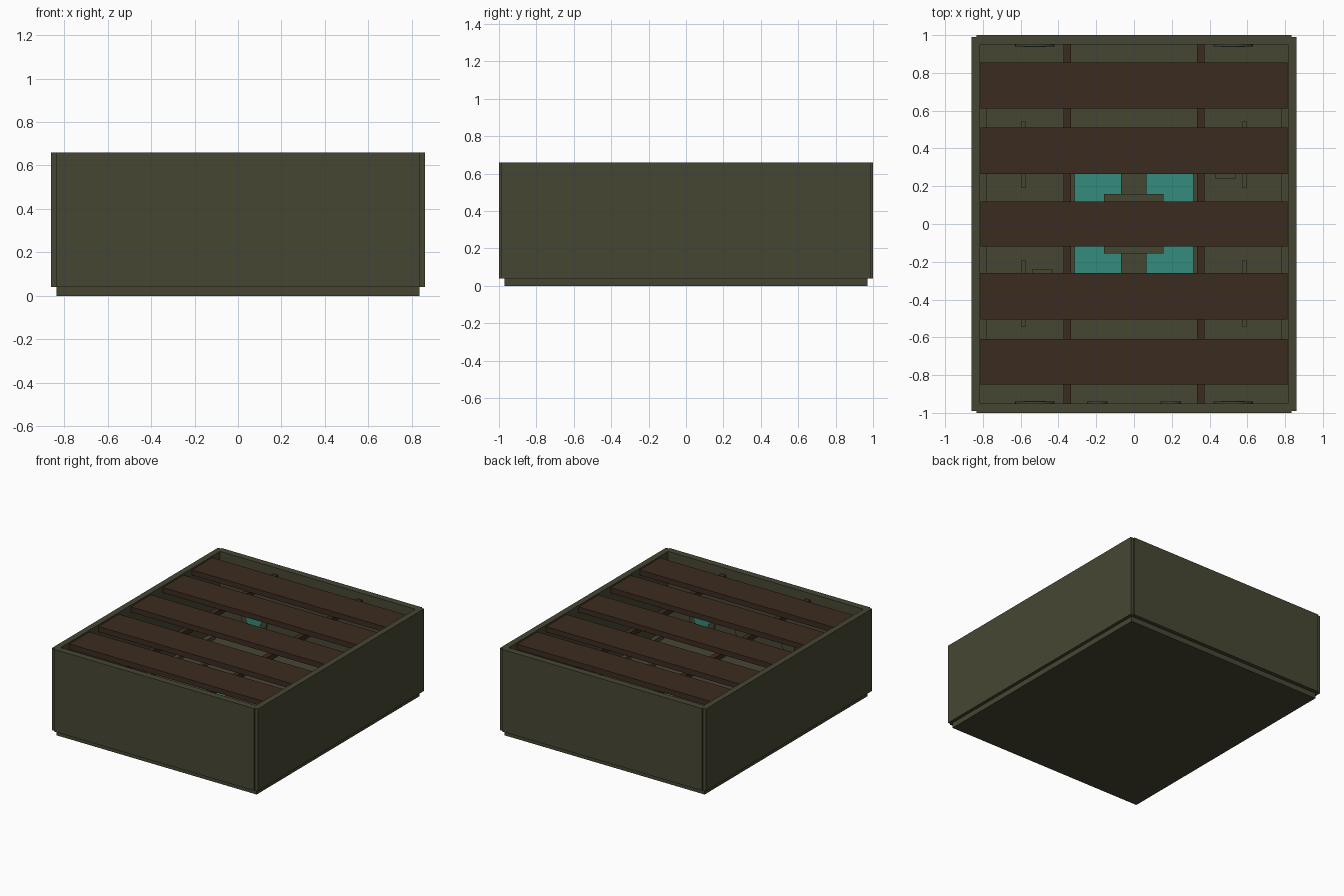
import bpy, bmesh, math
from mathutils import Matrix

if "Cube" in bpy.data.objects:
    bpy.data.objects.remove(bpy.data.objects["Cube"])


def material(name, color):
    m = bpy.data.materials.new(name)
    m.diffuse_color = (*color, 1)
    m.use_nodes = True
    m.node_tree.nodes["Principled BSDF"].inputs["Base Color"].default_value = m.diffuse_color
    return m


OLIVE = material("olive", (0.062, 0.062, 0.034))
BROWN = material("dark brown", (0.044, 0.024, 0.0145))
TEAL = material("teal", (0.036, 0.26, 0.2))


def finish(name, bm, mat):
    me = bpy.data.meshes.new(name)
    bm.to_mesh(me)
    bm.free()
    me.materials.append(mat)
    ob = bpy.data.objects.new(name, me)
    bpy.context.collection.objects.link(ob)
    return ob


def box(name, x, y, z, mat):
    """Box from (min, max) pairs on each axis."""
    bm = bmesh.new()
    bmesh.ops.create_cube(bm, size=1)
    for v in bm.verts:
        for i, (lo, hi) in enumerate((x, y, z)):
            v.co[i] = lo if v.co[i] < 0 else hi
    return finish(name, bm, mat)


def span(a, b, s):
    """Range a..b mirrored to the side s."""
    return tuple(sorted((a * s, b * s)))


def disc(name, x, y, z, r, depth, mat):
    bm = bmesh.new()
    bmesh.ops.create_cone(bm, cap_ends=True, segments=24, radius1=r, radius2=r, depth=depth,
                          matrix=Matrix.Translation((x, y, z)) @ Matrix.Rotation(math.pi / 2, 4, 'X'))
    return finish(name, bm, mat)


# Base plate
box("base", (-0.835, 0.835), (-0.97, 0.97), (0, 0.05), OLIVE)

for s in (-1, 1):
    # Outer walls, end walls standing slightly proud between the side walls
    box("side_wall", span(0.815, 0.86, s), (-0.99, 0.99), (0.04, 0.66), OLIVE)
    box("end_wall", (-0.835, 0.835), span(0.95, 1.0, s), (0.04, 0.66), OLIVE)
    # Low ledges along the side walls
    box("ledge", span(0.78, 0.815, s), (-0.85, 0.85), (0.05, 0.08), OLIVE)
    # Long beams under the slats
    box("beam", span(0.333, 0.372, s), (-0.95, 0.95), (0.57, 0.61), BROWN)
    # Floor ribs, and round plates with teal centres on the end walls
    for t in (-1, 1):
        box("floor_rib", span(0.575, 0.595, s), span(0.19, 0.545, t), (0.05, 0.08), OLIVE)
        disc("wall_disc", 0.525 * s, 0.945 * t, 0.22, 0.105, 0.012, OLIVE)
        disc("wall_disc_centre", 0.525 * s, 0.939 * t, 0.22, 0.06, 0.004, TEAL)
    disc("small_wall_disc", 0.195 * s, -0.945, 0.22, 0.055, 0.012, OLIVE)
    # Small floor block, one on each side
    box("floor_block", span(0.43, 0.54, s), span(0.24, 0.35, s), (0.05, 0.08), OLIVE)
    # Teal floor panels either side of the centre bar
    box("teal_panel", span(0.065, 0.315, s), (-0.4, 0.4), (0.05, 0.058), TEAL)

# Centre bar and block
box("centre_bar", (-0.07, 0.065), (-0.4, 0.4), (0.05, 0.07), OLIVE)
box("centre_block", (-0.16, 0.155), (-0.155, 0.16), (0.05, 0.08), OLIVE)

# Cross slats, nearly flush with the rim
for lo, hi in ((-0.85, -0.61), (-0.505, -0.26), (-0.118, 0.12), (0.265, 0.51), (0.612, 0.855)):
    box("slat", (-0.812, 0.812), (lo, hi), (0.61, 0.65), BROWN)
